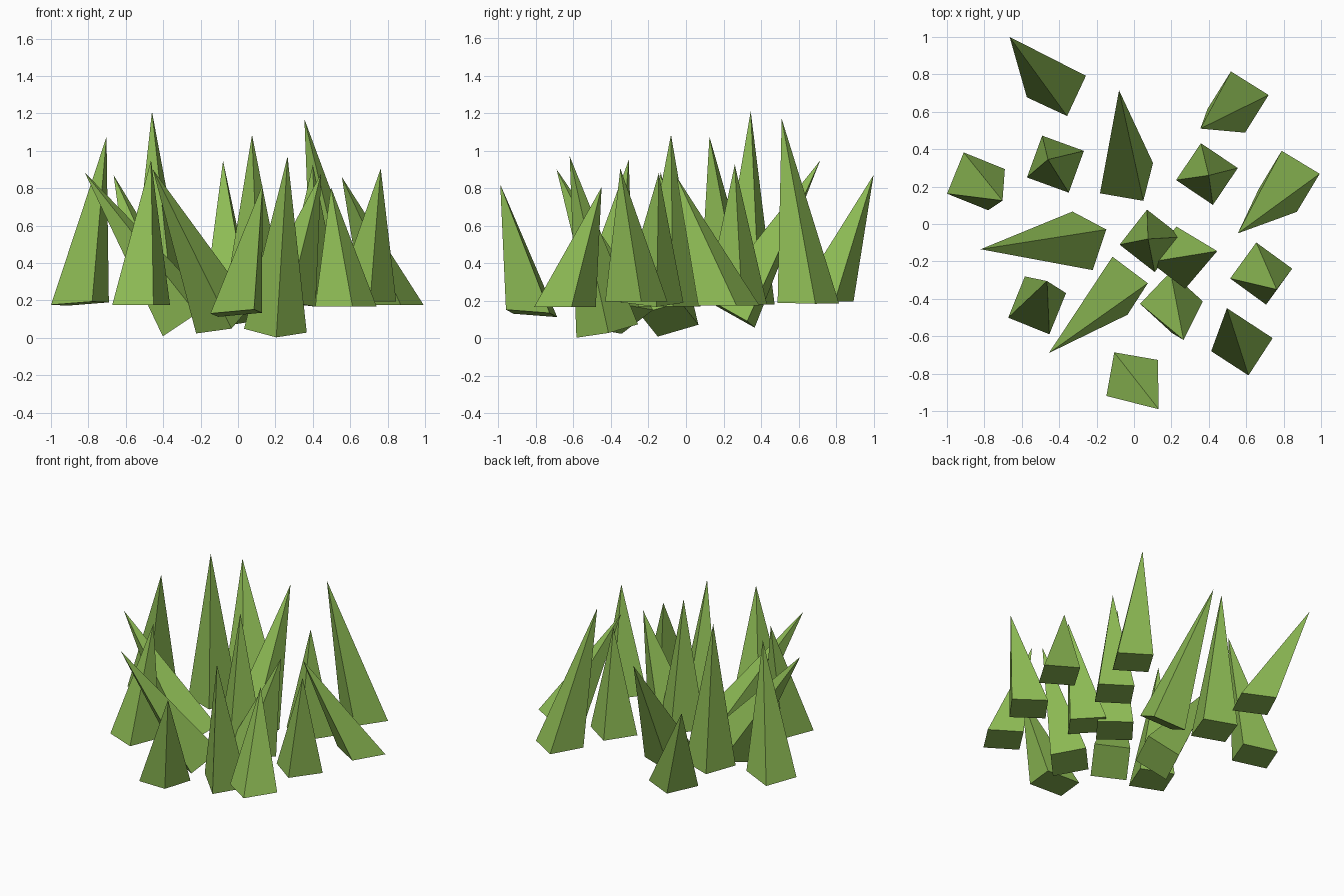
import bpy, math
from mathutils import Vector, Matrix

green = bpy.data.materials.new("grass_green")
green.diffuse_color = (0.27, 0.5, 0.09, 1)

HALF_DIAGONAL = 0.168
UP = Vector((0, 0, 1))


def blade(base, yaw, tip, tilt=0.0):
    """Four-sided spike: square root face, turned by yaw and tilted toward the lean."""
    base, tip = Vector(base), Vector(tip)
    normal = UP.lerp((tip - base).normalized(), tilt).normalized()
    turn = UP.rotation_difference(normal).to_matrix() @ Matrix.Rotation(math.radians(yaw), 3, 'Z')
    verts = [base + turn @ Vector((HALF_DIAGONAL * math.cos(k * math.pi / 2),
                                   HALF_DIAGONAL * math.sin(k * math.pi / 2), 0))
             for k in range(4)] + [tip]
    faces = [(3, 2, 1, 0)] + [(k, (k + 1) % 4, 4) for k in range(4)]
    mesh = bpy.data.meshes.new("grass_blade")
    mesh.from_pydata(verts, [], faces)
    mesh.materials.append(green)
    ob = bpy.data.objects.new("grass_blade", mesh)
    bpy.context.collection.objects.link(ob)


# Inner blades, leaning with tilted roots
blade((0.20, -0.42, 0.038), 2, (0.265, -0.62, 0.97), 1)
blade((-0.075, -0.33, 0.10), 10, (-0.455, -0.69, 0.90), 1)
blade((-0.275, -0.09, 0.10), 22, (-0.82, -0.135, 0.885), 1)
blade((-0.04, 0.245, 0.13), 33, (-0.08, 0.715, 0.947), 1)
blade((0.25, -0.18, 0.19), 8, (0.445, -0.145, 0.88), 0.5)

# Upright middle blades
blade((0.09, -0.09, 0.17), 7, (0.075, -0.08, 1.085))
blade((0.39, 0.267, 0.18), 11, (0.40, 0.26, 0.925))
blade((-0.42, 0.32, 0.18), 25, (-0.46, 0.345, 1.21))
blade((-0.518, -0.435, 0.175), 23, (-0.465, -0.305, 0.95))
blade((0.68, -0.265, 0.195), 9, (0.763, -0.35, 0.905))

# Outer blades with nearly level roots
blade((-0.01, -0.823, 0.132), 35, (0.132, -0.99, 0.82), -0.4)
blade((0.577, -0.645, 0.167), 12, (0.497, -0.45, 0.805))
blade((0.556, 0.652, 0.187), 13, (0.355, 0.51, 1.17), -0.1)
blade((0.83, 0.228, 0.175), 14, (0.555, -0.05, 0.86))
blade((-0.845, 0.228, 0.183), 23, (-0.703, 0.125, 1.075), -0.4)
blade((-0.415, 0.735, 0.195), 20, (-0.665, 1.0, 0.87))
